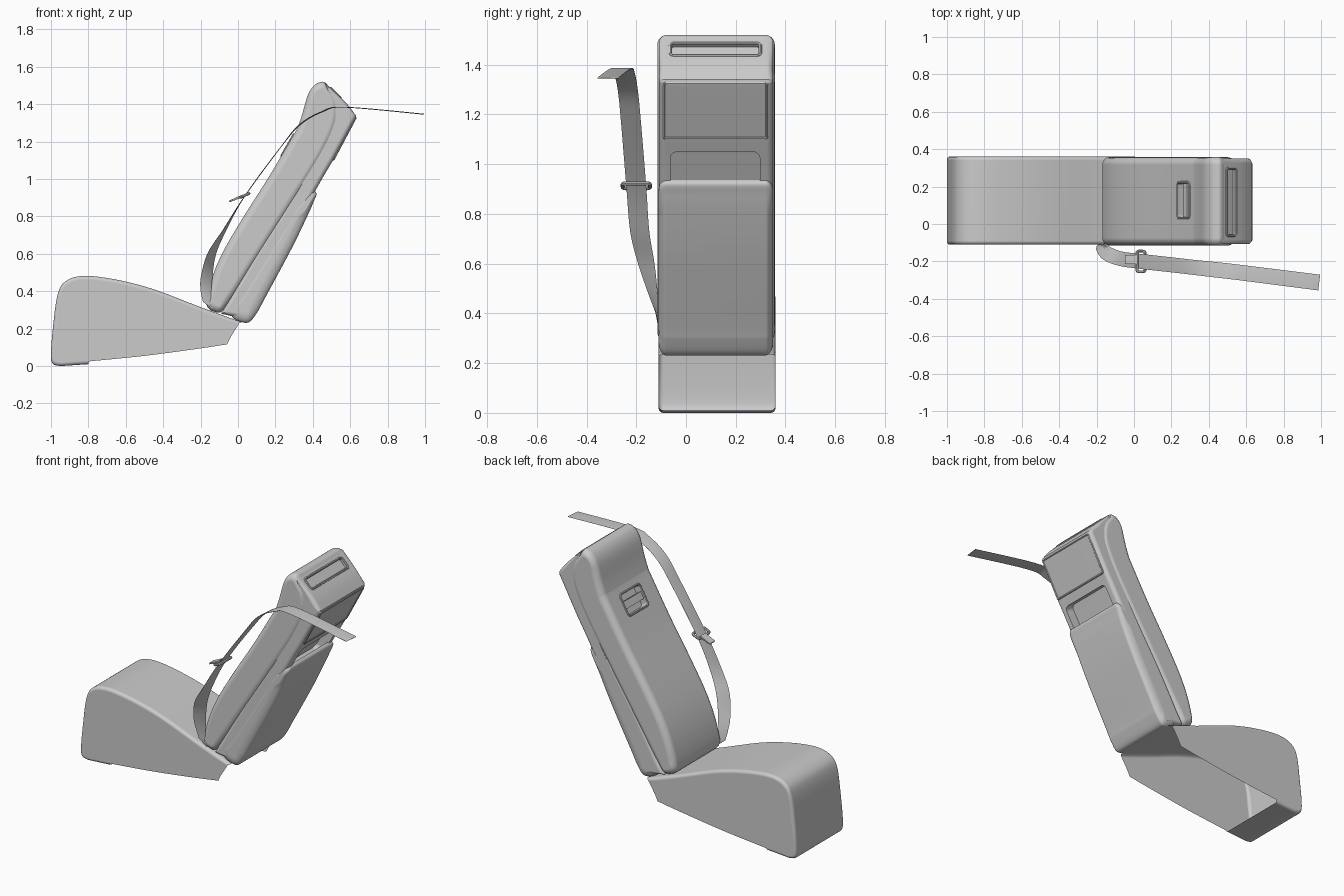
import bpy, bmesh, math
from mathutils import Vector

if "Cube" in bpy.data.objects:
    bpy.data.objects.remove(bpy.data.objects["Cube"])


def spline(P, closed=True, n=6):
    """Catmull-Rom through P; a repeated point makes a sharp corner."""
    out, m = [], len(P)
    for i in range(m if closed else m - 1):
        ids = [(i + k) % m if closed else min(max(i + k, 0), m - 1) for k in (-1, 0, 1, 2)]
        a, b, c, d = (P[k] for k in ids)
        if b == c:
            continue
        for s in range(n):
            t = s / n
            out.append(tuple(0.5 * (2*q + (r - p)*t + (2*p - 5*q + 4*r - w)*t*t + (3*q - p - 3*r + w)*t**3)
                             for p, q, r, w in zip(a, b, c, d)))
    return out if closed else out + [P[-1]]


def outline(pts):
    """Points flagged with a third value become sharp corners."""
    P = []
    for p in pts:
        P += [tuple(p[:2])] * (2 if len(p) > 2 else 1)
    return spline(P)


def make(name, bm):
    bmesh.ops.recalc_face_normals(bm, faces=bm.faces)
    me = bpy.data.meshes.new(name)
    bm.to_mesh(me)
    bm.free()
    ob = bpy.data.objects.new(name, me)
    bpy.context.collection.objects.link(ob)
    return ob


def loft(name, rings, wrap=True):
    bm = bmesh.new()
    R = [[bm.verts.new(p) for p in r] for r in rings]
    m = len(R[0])
    for a, b in zip(R, R[1:]):
        for i in range(m if wrap else m - 1):
            j = (i + 1) % m
            bm.faces.new((a[i], a[j], b[j], b[i]))
    if wrap:
        bm.faces.new(R[0])
        bm.faces.new(R[-1])
    return make(name, bm)


def padded(name, prof, a, b, y0, y1, r, ry=None, seg=6):
    """Side profile (x, z) extruded along y, edges rounded towards the axis a-b."""
    ry = ry or r
    a, b = Vector(a), Vector(b)
    ab = b - a

    def ring(y, inset):
        out = []
        for p in prof:
            p = Vector(p)
            t = min(1, max(0, (p - a).dot(ab) / ab.length_squared))
            d = a + ab * t - p
            if d.length > 1e-6:
                p = p + d.normalized() * min(inset, 0.8 * d.length)
            out.append((p.x, y, p.y))
        return out
    ks = [(r * (1 - math.sin(k / seg * math.pi / 2)), ry * (1 - math.cos(k / seg * math.pi / 2)))
          for k in range(seg + 1)]
    rings = [ring(y0 + dy, i) for i, dy in ks] + [ring(y1 - dy, i) for i, dy in reversed(ks)]
    return loft(name, rings)


def round_rect(c, u, hu, hv, r):
    """Rounded rectangle around c; u lies in the xz plane, the other side is y."""
    c, u, v = Vector(c), Vector((u[0], 0, u[1])).normalized(), Vector((0, 1, 0))
    out = []
    for k, (su, sv) in enumerate(((1, 1), (-1, 1), (-1, -1), (1, -1))):
        for s in range(6):
            g = (k + s / 5) * math.pi / 2
            out.append(c + u * (su * (hu - r) + r * math.cos(g)) + v * (sv * (hv - r) + r * math.sin(g)))
    return out


def select(ob):
    bpy.ops.object.select_all(action='DESELECT')
    ob.select_set(True)
    bpy.context.view_layer.objects.active = ob


def tube(name, pts, rad):
    cu = bpy.data.curves.new(name, 'CURVE')
    cu.dimensions, cu.bevel_depth, cu.bevel_resolution = '3D', rad, 2
    sp = cu.splines.new('POLY')
    sp.points.add(len(pts) - 1)
    for q, p in zip(sp.points, pts):
        q.co = (*p, 1)
    sp.use_cyclic_u = True
    ob = bpy.data.objects.new(name, cu)
    bpy.context.collection.objects.link(ob)
    select(ob)
    bpy.ops.object.convert(target='MESH')


def cut(objs, pts, n, depth):
    n = Vector((n[0], 0, n[1])).normalized()
    c = loft("cutter", [[p - n * depth for p in pts], [p + n * 0.06 for p in pts]])
    c.hide_render = True
    for ob in objs:
        select(ob)
        m = ob.modifiers.new("recess", 'BOOLEAN')
        m.operation, m.object, m.solver = 'DIFFERENCE', c, 'EXACT'
        bpy.ops.object.modifier_apply(modifier=m.name)
    bpy.data.objects.remove(c)


# Seat cushion: wrapped shell, open underneath and at the rear
seat = padded("seat_cushion", outline([
    (0.02, 0.235, 1), (-0.2, 0.315), (-0.45, 0.41), (-0.65, 0.462), (-0.82, 0.482), (-0.92, 0.455),
    (-0.965, 0.38), (-0.99, 0.2), (-1.0, 0.06), (-0.99, 0.012), (-0.95, 0, 1), (-0.8, 0.01, 1),
    (-0.5, 0.04), (-0.2, 0.08), (-0.05, 0.103, 1)]), (-0.85, 0.25), (-0.1, 0.18), -0.11, 0.36, 0.02)
bm = bmesh.new()
bm.from_mesh(seat.data)
bmesh.ops.delete(bm, geom=[f for f in bm.faces if f.normal.z < -0.15 and f.calc_center_median().x > -0.8],
                 context='FACES')
bm.to_mesh(seat.data)
bm.free()

# Backrest front with headrest
back = padded("backrest_cushion", outline([
    (-0.155, 0.305), (-0.168, 0.355), (-0.134, 0.487), (-0.07, 0.63), (0.037, 0.81), (0.17, 1.02),
    (0.318, 1.272, 1), (0.342, 1.342), (0.374, 1.45), (0.41, 1.503), (0.45, 1.52), (0.47, 1.513, 1),
    (0.525, 1.44), (0.54, 1.36), (0.52, 1.26), (0.44, 1.1), (0.27, 0.83), (0.1, 0.565), (-0.06, 0.32),
    (-0.11, 0.285, 1)]), (-0.1, 0.38), (0.43, 1.38), -0.115, 0.357, 0.04)

# Hard shell behind the cushion
shell = padded("backrest_shell", outline([
    (0.465, 1.515, 1), (0.575, 1.41), (0.63, 1.34, 1), (0.63, 1.325, 1), (0.508, 1.10, 1), (0.415, 0.94),
    (0.24, 0.62), (0.04, 0.25, 1), (-0.09, 0.28, 1), (0.08, 0.58), (0.25, 0.85), (0.42, 1.13),
    (0.49, 1.3), (0.485, 1.41)]), (0.0, 0.32), (0.55, 1.36), -0.108, 0.35, 0.025)

# Rear padded pocket
padded("rear_pocket", outline([
    (-0.053, 0.31, 1), (-0.03, 0.262), (0.01, 0.238), (0.06, 0.235), (0.105, 0.29), (0.14, 0.355),
    (0.285, 0.625), (0.37, 0.80), (0.405, 0.88), (0.42, 0.92), (0.405, 0.94, 1), (0.28, 0.834, 1)]),
    (0.05, 0.33), (0.31, 0.80), -0.11, 0.35, 0.055, 0.03)

# Storage recess above the pocket
cut([shell], round_rect((0.424, 0.117, 0.955), (0.5, 0.865), 0.11, 0.18, 0.03), (0.865, -0.5), 0.06)

# Rear screen with frame
padded("rear_screen", [(0.625, 1.322), (0.515, 1.113), (0.495, 1.124), (0.605, 1.333)],
       (0.515, 1.14), (0.6, 1.305), -0.085, 0.32, 0.003, seg=2)
tube("screen_frame", round_rect((0.569, 0.118, 1.215), (0.122, 0.23), 0.125, 0.207, 0.008), 0.006)

# Slot on top of the headrest
slot = ((0.52, 0.118, 1.461), (0.7, -0.69))
cut([shell, back], round_rect(*slot, 0.032, 0.177, 0.012), (0.69, 0.7), 0.018)
tube("headrest_slot_rim", round_rect(*slot, 0.036, 0.181, 0.014), 0.007)

# Release handle in the front face
grip = ((0.265, 0.127, 1.181), (0.5, 0.866))
cut([back], round_rect(*grip, 0.062, 0.092, 0.015), (-0.866, 0.5), 0.045)
tube("handle_rim", round_rect(*grip, 0.066, 0.096, 0.018), 0.006)
padded("release_handle", [(0.262, 1.155), (0.284, 1.193), (0.304, 1.181), (0.282, 1.143)],
       (0.277, 1.158), (0.288, 1.178), 0.033, 0.221, 0.004, seg=2)

# Seat belt: centre and half-width vector at each station
rows = [(0.99, -0.313, 1.347, 0.005, 0.042, 0), (0.57, -0.26, 1.384, 0.005, 0.041, 0),
        (0.45, -0.246, 1.36, 0.004, 0.041, 0), (0.33, -0.233, 1.29, 0.003, 0.04, 0),
        (0.225, -0.221, 1.166, 0, 0.04, 0), (0.037, -0.2, 0.91, 0, 0.04, 0),
        (-0.07, -0.186, 0.73, 0.008, 0.038, 0), (-0.14, -0.16, 0.60, 0.02, 0.033, -0.005),
        (-0.168, -0.132, 0.47, 0.029, 0.018, -0.01), (-0.172, -0.116, 0.39, 0.028, 0.006, -0.015),
        (-0.163, -0.108, 0.325, 0.025, 0.003, -0.02)]
belt = loft("seat_belt", [[Vector(p[:3]) + s * Vector(p[3:]) for s in (-1, 1)]
                          for p in spline(rows, False, 6)], wrap=False)
sol = belt.modifiers.new("thickness", 'SOLIDIFY')
sol.thickness, sol.offset = 0.004, 0

# Belt buckle: loop, crossbar and tongue
tube("buckle_loop", round_rect((0.037, -0.2, 0.913), (0.91, 0.41), 0.024, 0.055, 0.012), 0.008)
padded("buckle_tongue", [(-0.045, 0.876), (-0.048, 0.884), (0.018, 0.914), (0.022, 0.901)],
       (-0.04, 0.882), (0.012, 0.905), -0.215, -0.165, 0.003, seg=2)

# Smooth shading
for ob in list(bpy.context.scene.objects):
    if ob.type == 'MESH':
        select(ob)
        bpy.ops.object.shade_smooth_by_angle(angle=math.radians(32))
        ob.modifiers.new("normals", 'WEIGHTED_NORMAL').keep_sharp = True
